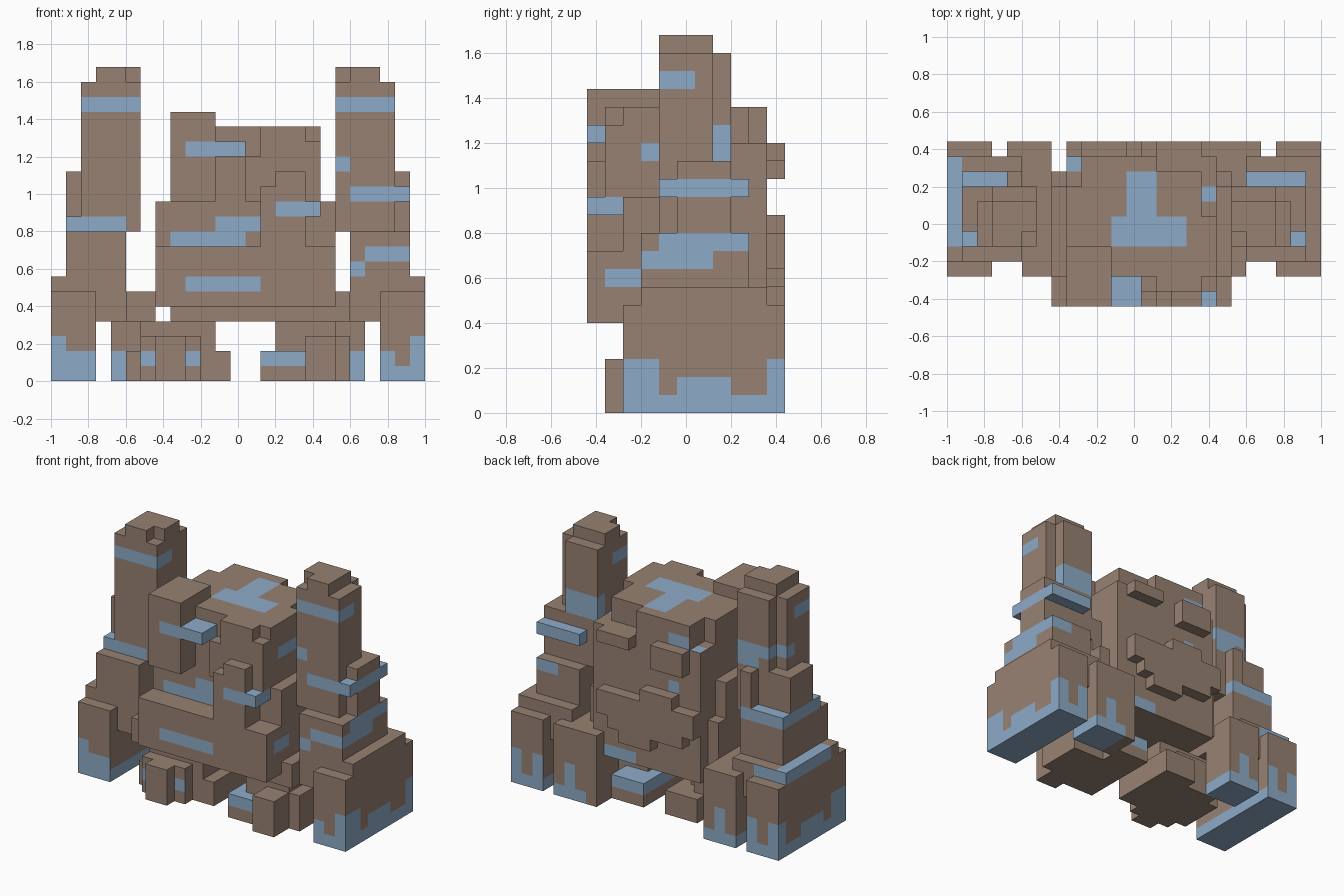
import bpy
import bmesh
from mathutils import Vector

CELL = 0.08
CENTRE = Vector((12.5, 5.5, 0))
EDGE = 0.01

if "Cube" in bpy.data.objects:
    bpy.data.objects.remove(bpy.data.objects["Cube"])


def make_material(name, colour):
    material = bpy.data.materials.new(name)
    material.use_nodes = True
    material.diffuse_color = colour
    material.node_tree.nodes["Principled BSDF"].inputs["Base Color"].default_value = colour
    return material


stone = make_material("brown_stone", (.31, .222, .169, 1))
moss = make_material("pale_blue", (.27, .41, .575, 1))
regions, owners = [], {}


def flip(span):
    """Mirror a span of cells across the middle of the model."""
    return (25 - span[1], 25 - span[0])


def paint(xs, ys, zs):
    """Mark a region of cells; surface faces inside it become blue."""
    regions.append((xs, ys, zs))


def paint_pair(xs, ys, zs):
    paint(xs, ys, zs)
    paint(flip(xs), ys, zs)


def is_painted(point):
    return any(all(low - EDGE <= value <= high + EDGE
                   for value, (low, high) in zip(point, region))
               for region in regions)


def block(name, xs, ys, zs):
    """Claim a box of cells for a part; the first claim on a cell stays."""
    for x in range(*xs):
        for y in range(*ys):
            for z in range(*zs):
                owners.setdefault((x, y, z), name)


def block_pair(name, xs, ys, zs):
    block("left_" + name, xs, ys, zs)
    block("right_" + name, flip(xs), ys, zs)


def build_part(name):
    """Make the outer skin of one part, coloured by region."""
    mesh = bmesh.new()
    for cell in [c for c, owner in owners.items() if owner == name]:
        for axis in range(3):
            u, v = (axis + 1) % 3, (axis + 2) % 3
            for side in range(2):
                beyond = list(cell)
                beyond[axis] += 2 * side - 1
                if tuple(beyond) in owners:
                    continue
                corners = []
                for du, dv in ((0, 0), (1, 0), (1, 1), (0, 1)):
                    point = Vector(cell)
                    point[axis] += side
                    point[u] += du
                    point[v] += dv
                    corners.append(point)
                if side == 0:
                    corners.reverse()
                face = mesh.faces.new([mesh.verts.new(p) for p in corners])
                face.material_index = int(is_painted(face.calc_center_median()))
    bmesh.ops.remove_doubles(mesh, verts=mesh.verts, dist=EDGE)
    for vert in mesh.verts:
        vert.co = (vert.co - CENTRE) * CELL
    data = bpy.data.meshes.new(name)
    mesh.to_mesh(data)
    mesh.free()
    data.materials.append(stone)
    data.materials.append(moss)
    bpy.context.collection.objects.link(bpy.data.objects.new(name, data))


# Named planes and spans shared by the painted regions
FRONT, BACK, BODY_BACK = (2, 2), (11, 11), (10, 10)
SLAB_FRONT, TOWER_FRONT = (0, 0), (4, 4)
BODY_TOP, OUTER = (17, 17), (25, 25)
TIER_SIDE, TIER_FRONT, TIER_BACK = (24, 24), (3, 3), (9, 9)
LOW, MID, TALL = (0, 1), (1, 2), (1, 3)

# Blue feet with ragged upper edges
paint_pair((22, 25), (2, 11), LOW)
paint_pair((18, 21), (8, 11), LOW)
paint_pair(OUTER, (2, 4), TALL)
paint_pair(OUTER, (5, 8), MID)
paint_pair(OUTER, (10, 11), TALL)
paint_pair((24, 25), FRONT, TALL)
paint_pair((24, 25), BACK, TALL)
paint_pair((22, 23), BACK, TALL)
paint_pair((19, 20), BACK, TALL)
paint_pair((20, 21), (8, 8), MID)
paint((22, 23), FRONT, MID)
paint((1, 3), FRONT, MID)

# Blue tower bands
paint_pair((19, 23), (4, 6), (18, 19))
paint((19, 22), (7, 8), (14, 16))
paint((2, 6), (6, 8), (15, 16))
paint((4, 6), (8, 8), (14, 15))
paint((19, 20), TOWER_FRONT, (14, 15))
paint((20, 24), (4, 9), (12, 13))
paint((1, 5), (4, 9), (10, 11))
paint((0, 1), (4, 10), (6, 7))
paint((0, 3), BODY_BACK, (6, 7))
paint(TIER_SIDE, (3, 7), (8, 9))
paint(TIER_SIDE, (4, 9), (9, 10))
paint((21, 24), TIER_FRONT, (8, 9))
paint((20, 21), TIER_FRONT, (7, 8))
paint((22, 24), TIER_BACK, (9, 10))

# Blue markings on the central body
paint((11, 16), (4, 6), BODY_TOP)
paint((12, 14), (6, 9), BODY_TOP)
paint((8, 13), FRONT, (9, 10))
paint((11, 14), FRONT, (10, 11))
paint((9, 14), SLAB_FRONT, (6, 7))
paint((19, 19), (1, 3), (7, 8))
paint((18, 18), (3, 6), (14, 15))
paint((9, 13), (0, 2), (15, 16))
paint((15, 18), (0, 2), (11, 12))
paint((9, 11), BODY_BACK, (15, 16))
paint((10, 11), BODY_BACK, (11, 12))
paint((14, 17), BODY_BACK, (4, 5))
paint((17, 18), (7, 8), (15, 15))
paint((8, 9), (9, 10), (15, 15))

# Blue flecks on the rubble
paint((14, 17), (2, 9), MID)
paint((9, 10), FRONT, MID)
paint((6, 7), FRONT, MID)

# Side towers
block_pair("foot", (22, 25), (2, 11), (0, 6))
block_pair("foot_cap", (20, 25), (3, 10), (4, 7))
block_pair("bridge", (18, 20), (2, 10), (4, 6))
block_pair("lower_tier", (20, 24), (3, 9), (7, 10))
block("left_tower_band", (20, 24), (4, 9), (12, 13))
block("right_tower_band", (1, 5), (4, 9), (10, 11))
block_pair("upper_tier", (20, 24), (5, 8), (10, 14))
block_pair("tower_shaft", (19, 23), (4, 7), (10, 20))
block_pair("tower_back", (19, 22), (7, 8), (10, 20))
block_pair("tower_cap", (20, 22), (4, 7), (20, 21))
block_pair("tower_cap", (19, 20), (5, 7), (20, 21))
block("left_inner_leg", (17, 21), (8, 11), (0, 6))
block("right_inner_leg", (4, 7), (8, 11), (0, 6))
block("right_tower_step", (4, 5), (8, 9), (11, 14))

# Central body, with its top layers stepped in at the back corners
block("body_underside", (8, 19), (2, 10), (4, 5))
block("body_slab", (7, 19), (0, 9), (5, 9))
block("body_slab", (8, 18), (9, 10), (5, 9))
block("shoulders", (7, 19), (2, 8), (9, 12))
block("body", (8, 18), (2, 10), (9, 15))
block("body_top", (8, 17), (2, 8), (15, 17))
block("body_top", (17, 18), (2, 6), (15, 17))
block("body_top", (9, 17), (8, 9), (15, 17))
block("body_top", (9, 14), (9, 10), (15, 17))
block("face_plate", (13, 18), (1, 2), (12, 15))
block("face_plate", (14, 18), (1, 2), (15, 16))
block("brow", (14, 17), (1, 2), (16, 17))
block("horn", (8, 11), (0, 4), (12, 18))
block("front_bar", (9, 13), (0, 2), (15, 16))
block("column_bar", (15, 18), (0, 2), (11, 12))
block("column", (15, 17), (0, 2), (9, 14))
block("column_step", (14, 15), (0, 2), (9, 13))

# Lumps on the back
block("back_lump_upper", (9, 12), (10, 11), (13, 15))
block("back_lump_side", (14, 17), (10, 11), (14, 15))
block("back_plate", (8, 17), (10, 11), (8, 10))
block("back_plate", (9, 16), (10, 11), (7, 8))
block("back_plate", (10, 13), (10, 11), (10, 11))
block("back_plate", (12, 15), (10, 11), (6, 7))

# Rubble under the body
block("right_rubble", (6, 11), (3, 7), (0, 4))
block("right_rubble", (6, 10), (2, 8), (0, 3))
block("right_rubble_wide", (5, 12), (3, 7), (0, 2))
block("right_rubble_back", (9, 12), (7, 9), (0, 2))
block("right_rubble_front", (7, 9), (1, 2), (0, 3))
block("left_rubble", (15, 19), (3, 7), (0, 4))
block("left_rubble_step", (17, 20), (3, 7), (0, 3))
block("left_rubble_inner", (14, 17), (2, 9), (0, 2))
block("left_rubble_front", (17, 19), (1, 3), (0, 3))

for part_name in sorted(set(owners.values())):
    build_part(part_name)
